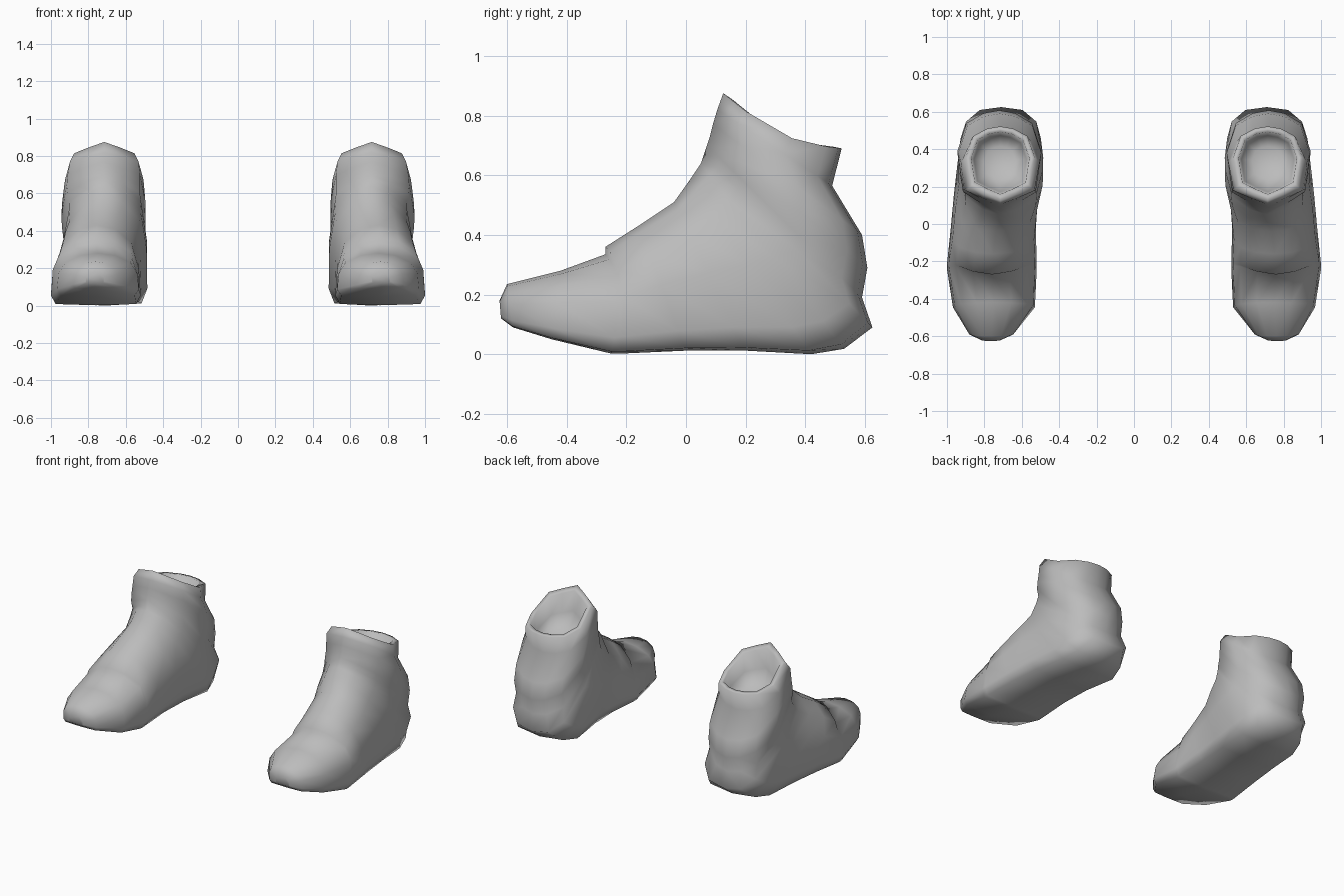
import bpy, bmesh, math
from mathutils import Vector

if "Cube" in bpy.data.objects:
    bpy.data.objects.remove(bpy.data.objects["Cube"])

grey = bpy.data.materials.new("grey")
grey.diffuse_color = (0.5, 0.5, 0.5, 1)
grey.use_nodes = True
grey.node_tree.nodes["Principled BSDF"].inputs["Base Color"].default_value = grey.diffuse_color

# Half outlines: (distance from upper point to lower point, share of half width)
FOOT = [(0, 0), (.05, .42), (.22, .80), (.47, .96), (.84, 1), (.98, .9), (1, 0)]
ANKLE = [(0, 0), (.09, .45), (.19, .87), (.58, 1), (.87, .78), (.97, .38), (1, 0)]

# Sections fanning from toe to collar:
# upper y, upper z, lower y, lower z, inner x, outer x, blend to ankle outline
SECTIONS = [
    (-.625, .18, -.62, .12, .715, .815, 0),
    (-.60, .235, -.58, .09, .64, .885, 0),
    (-.42, .28, -.45, .05, .53, .968, 0),
    (-.27, .335, -.25, .002, .52, 1.0, 0),
    (-.27, .36, -.22, .002, .52, 1.0, 0),
    (-.16, .43, 0, .012, .525, .98, 0),
    (-.04, .51, .20, .012, .51, .965, .05),
    (.01, .58, .42, 0, .48, .945, .1),
    (.05, .64, .53, .018, .48, .945, .35),
    (.06, .67, .625, .09, .485, .935, .75),
    (.07, .70, .59, .19, .495, .94, .95),
    (.08, .73, .608, .29, .495, .945, 1),
    (.09, .77, .59, .40, .495, .94, 1),
    (.105, .82, .49, .565, .505, .925, 1),
    (.125, .875, .522, .69, .53, .90, 1),
]
LIP = (3, 4)   # sections forming the stepped edge over the toes


def section_points(uy, uz, ly, lz, x0, x1, k, sag=0, bow=0):
    half = [(a[0] + (b[0] - a[0]) * k, a[1] + (b[1] - a[1]) * k)
            for a, b in zip(FOOT, ANKLE)]
    loop = half + [(t, -f) for t, f in half[-2:0:-1]]
    cx, w = (x0 + x1) / 2, (x1 - x0) / 2
    return [Vector((cx + f * w,
                    uy + (ly - uy) * t + bow * f * f * (1 - t),
                    uz + (lz - uz) * t - sag * math.sin(math.pi * t)))
            for t, f in loop]


def build_boot(name, side):
    last = len(SECTIONS) - 1
    rings = [section_points(*s, sag=.045 if i == last else 0,
                            bow=.08 if i in LIP else 0)
             for i, s in enumerate(SECTIONS)]

    # Collar rim and shallow hollow lining
    rim = rings[-1]
    centre = sum(rim, Vector()) / len(rim)
    for scale, dy, dz, flat in ((.84, 0, -.005, 1), (.76, -.005, -.11, .8),
                                (.45, -.005, -.16, .5)):
        ring = []
        for p in rim:
            d = (p - centre) * scale
            ring.append(centre + Vector((d.x, d.y + dy, d.z * flat + dz)))
        rings.append(ring)

    bm = bmesh.new()
    loops = [[bm.verts.new((p.x * side, p.y, p.z)) for p in r] for r in rings]
    n = len(loops[0])
    for a, b in zip(loops, loops[1:]):
        for i in range(n):
            j = (i + 1) % n
            bm.faces.new((a[i], a[j], b[j], b[i]))
    # Toe tip and inner floor
    bm.faces.new(loops[0])
    bm.faces.new(loops[-1])
    bmesh.ops.remove_doubles(bm, verts=bm.verts, dist=.0005)
    bmesh.ops.recalc_face_normals(bm, faces=bm.faces)

    mesh = bpy.data.meshes.new(name)
    bm.to_mesh(mesh)
    bm.free()
    mesh.materials.append(grey)
    obj = bpy.data.objects.new(name, mesh)
    bpy.context.collection.objects.link(obj)
    bpy.ops.object.select_all(action='DESELECT')
    obj.select_set(True)
    bpy.context.view_layer.objects.active = obj
    bpy.ops.object.shade_smooth_by_angle(angle=math.radians(120))


build_boot("right_boot", 1)
build_boot("left_boot", -1)
